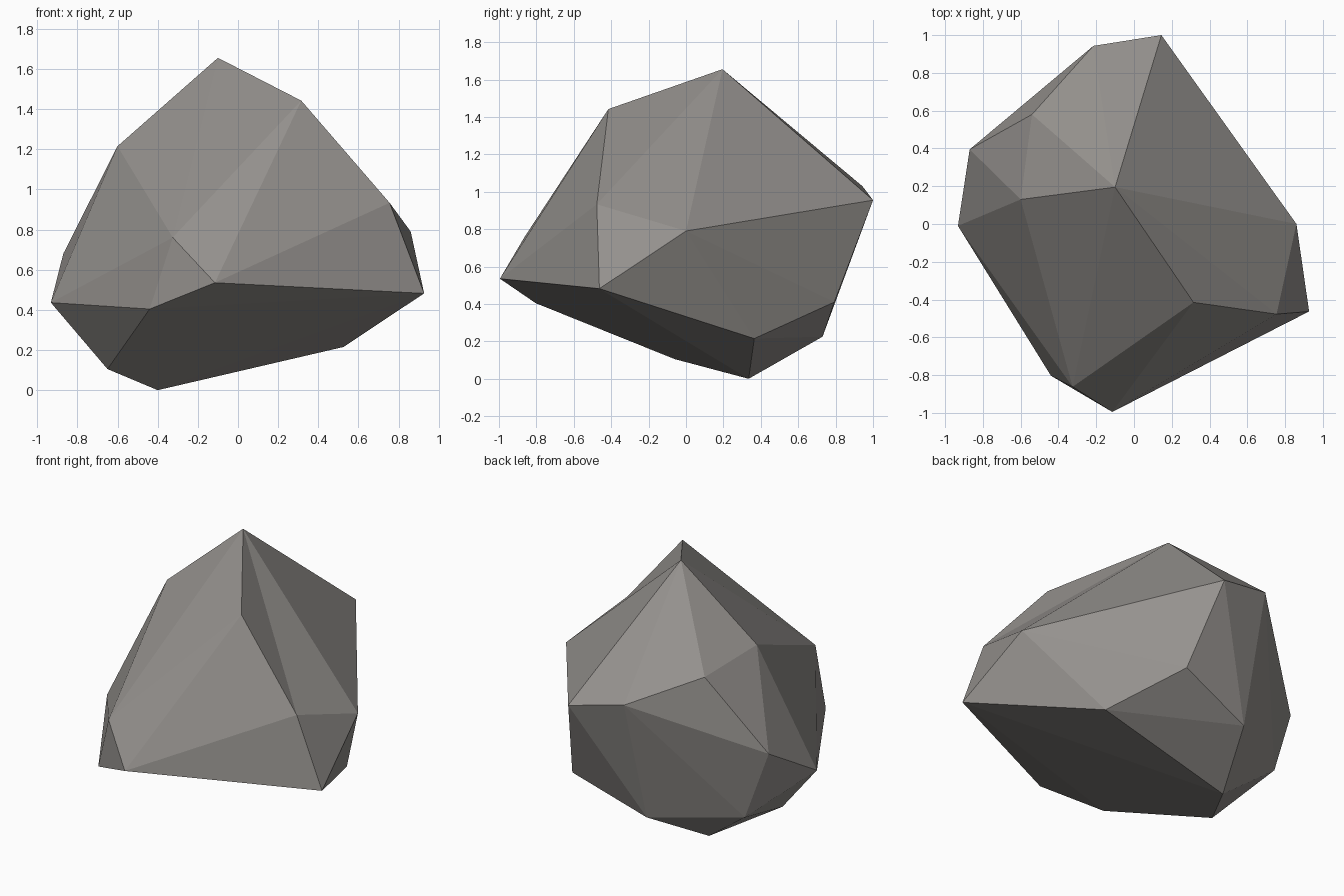
import bpy, bmesh

if "Cube" in bpy.data.objects:
    bpy.data.objects.remove(bpy.data.objects["Cube"])

# Corner points of the boulder, grouped by level
CROWN = [(-0.10, 0.195, 1.655), (0.315, -0.415, 1.442), (-0.60, 0.13, 1.215), (-0.54, 0.58, 1.16)]
SHOULDER = [(-0.215, 0.943, 1.03), (0.145, 1.0, 0.955), (0.755, -0.477, 0.933),
            (0.86, 0.0, 0.79), (-0.325, -0.862, 0.76), (-0.87, 0.395, 0.68)]
WAIST = [(-0.115, -0.995, 0.535), (0.927, -0.463, 0.482), (-0.932, -0.01, 0.436),
         (-0.44, -0.803, 0.404), (0.26, 0.793, 0.41)]
BASE = [(-0.72, 0.425, 0.24), (-0.23, 0.73, 0.225), (0.525, 0.365, 0.215),
        (-0.65, -0.06, 0.105), (-0.40, 0.335, 0.0)]

# Wrap the points in a faceted shell
bm = bmesh.new()
verts = [bm.verts.new(p) for p in CROWN + SHOULDER + WAIST + BASE]
bmesh.ops.convex_hull(bm, input=verts)

# Turn one edge inward: shallow valley from the peak to the right shoulder
peak, ridge, notch, side = verts[0], verts[1], verts[6], verts[7]
edge = bm.edges.get((ridge, side))
if edge and len(edge.link_faces) == 2:
    corners = {v for f in edge.link_faces for v in f.verts}
    if corners == {peak, ridge, notch, side}:
        bmesh.utils.edge_rotate(edge, True)
bmesh.ops.recalc_face_normals(bm, faces=bm.faces)

mesh = bpy.data.meshes.new("boulder")
bm.to_mesh(mesh)
bm.free()

# Warm grey stone, flat shaded
stone = bpy.data.materials.new("warm grey stone")
stone.diffuse_color = (0.30, 0.285, 0.27, 1.0)
stone.use_nodes = True
stone.node_tree.nodes["Principled BSDF"].inputs["Base Color"].default_value = stone.diffuse_color
mesh.materials.append(stone)
boulder = bpy.data.objects.new("boulder", mesh)
bpy.context.collection.objects.link(boulder)
